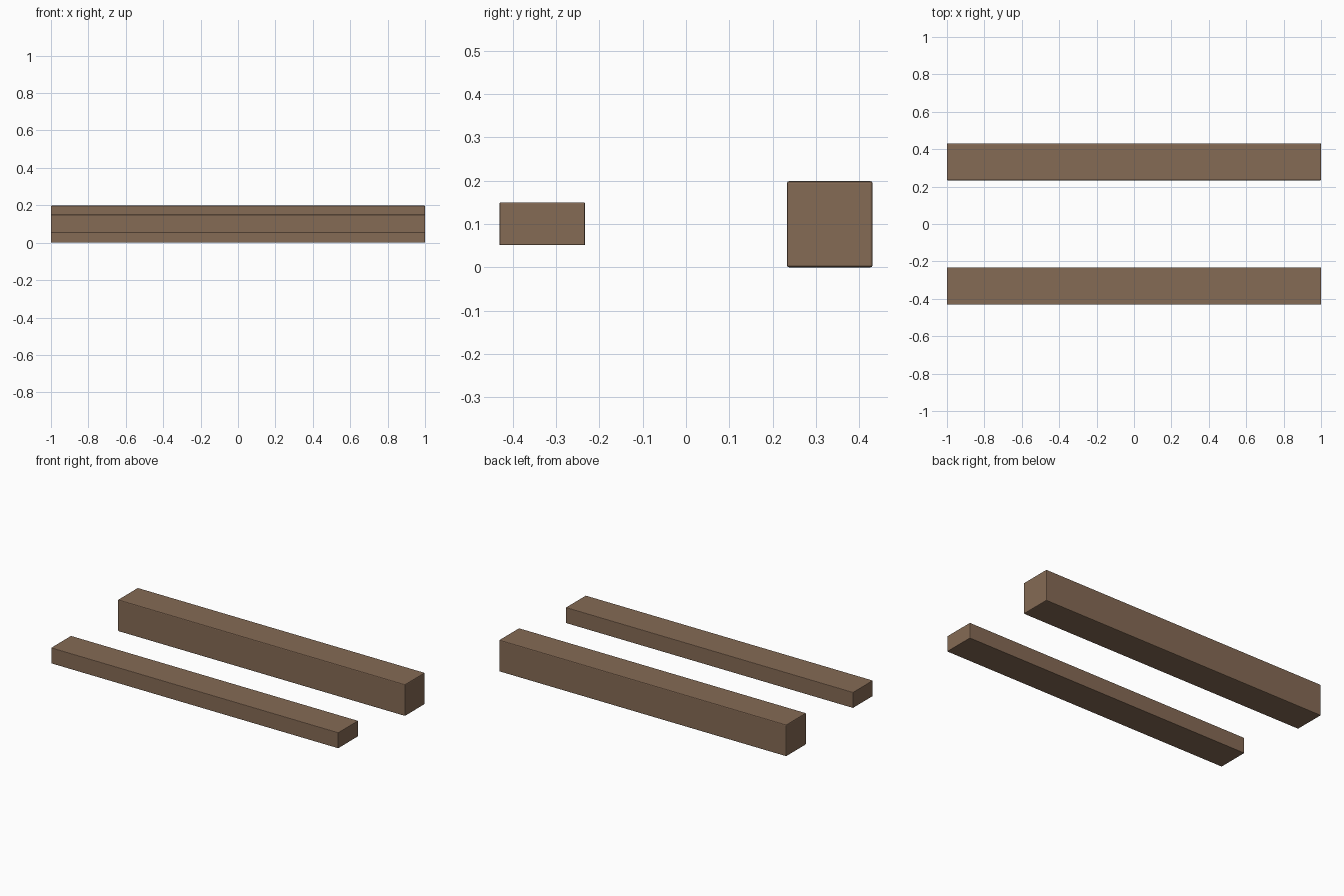
import bpy

if "Cube" in bpy.data.objects:
    bpy.data.objects.remove(bpy.data.objects["Cube"])

wood = bpy.data.materials.new("brown_wood")
wood.diffuse_color = (0.235, 0.145, 0.09, 1)
wood.use_nodes = True
wood.node_tree.nodes["Principled BSDF"].inputs["Base Color"].default_value = wood.diffuse_color


def beam(name, y, z, width, height, bevel):
    """Long timber along x with slightly eased edges."""
    bpy.ops.mesh.primitive_cube_add(size=1, location=(0, y, z))
    ob = bpy.context.object
    ob.name = name
    ob.scale = (2, width, height)
    bpy.ops.object.transform_apply(location=False, rotation=False, scale=True)
    mod = ob.modifiers.new("eased_edges", "BEVEL")
    mod.width = bevel
    mod.segments = 2
    ob.data.materials.append(wood)
    return ob


# Thick square beam at the back, resting on the ground
beam("thick_beam", 0.332, 0.0995, 0.198, 0.199, 0.005)

# Half-height plank at the front, level with the middle of the thick beam
beam("thin_beam", -0.332, 0.1005, 0.198, 0.099, 0.003)
